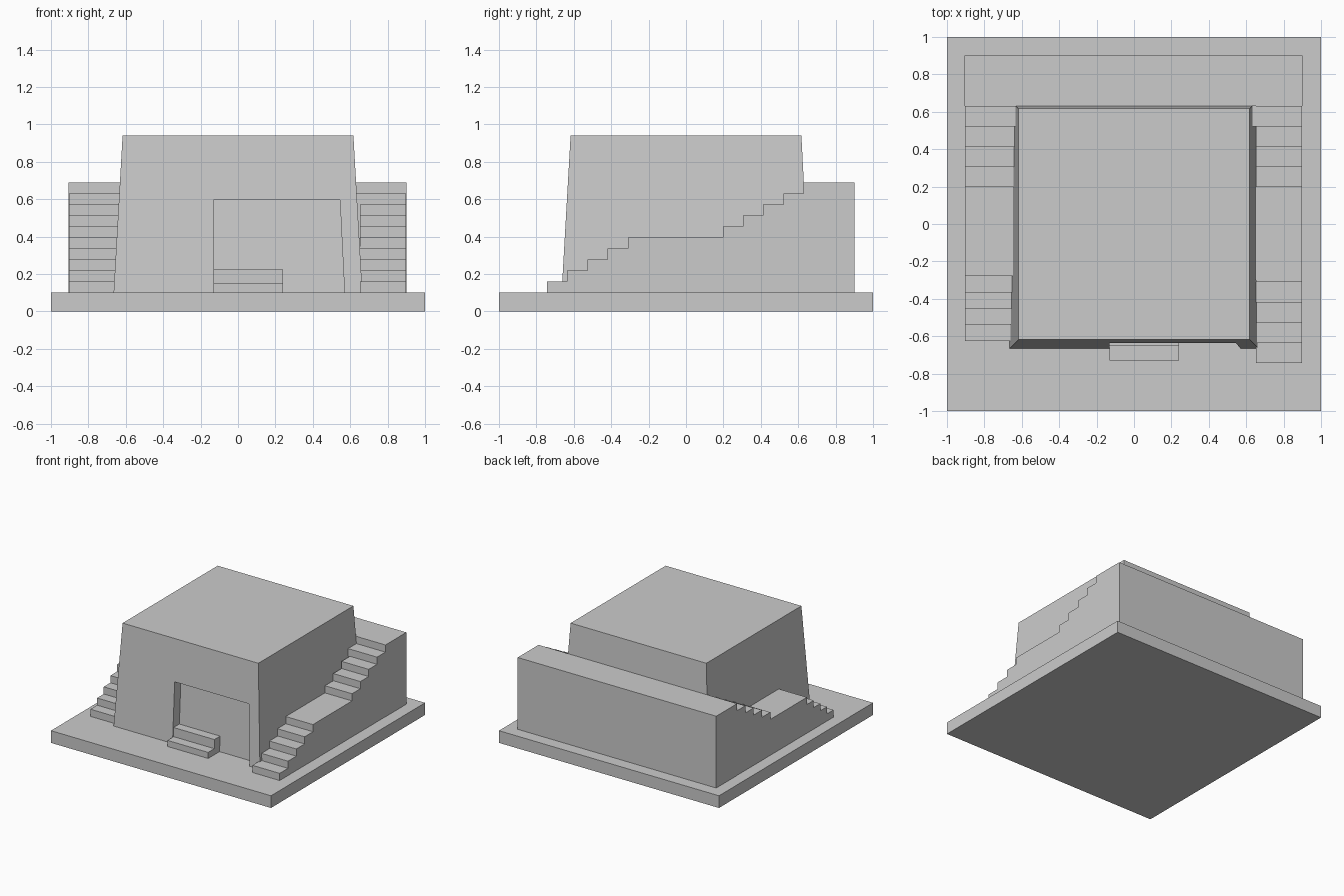
import bpy
import bmesh

cube = bpy.data.objects.get("Cube")
if cube:
    bpy.data.objects.remove(cube, do_unlink=True)

# Single plain grey for the whole building
grey = bpy.data.materials.new("plain_grey")
grey.use_nodes = True
colour = (0.6, 0.6, 0.6, 1)
grey.diffuse_color = colour
grey.node_tree.nodes["Principled BSDF"].inputs["Base Color"].default_value = colour


def loft(name, start, end):
    """Solid between two matching loops of points."""
    bm = bmesh.new()
    a = [bm.verts.new(p) for p in start]
    b = [bm.verts.new(p) for p in end]
    bm.faces.new(a)
    bm.faces.new(b)
    n = len(a)
    for i in range(n):
        j = (i + 1) % n
        bm.faces.new((a[i], a[j], b[j], b[i]))
    bmesh.ops.recalc_face_normals(bm, faces=bm.faces)
    mesh = bpy.data.meshes.new(name)
    bm.to_mesh(mesh)
    bm.free()
    mesh.materials.append(grey)
    obj = bpy.data.objects.new(name, mesh)
    bpy.context.collection.objects.link(obj)
    return obj


def rect(x0, x1, y0, y1, z):
    return [(x0, y0, z), (x1, y0, z), (x1, y1, z), (x0, y1, z)]


def box(name, x0, x1, y0, y1, z0, z1):
    return loft(name, rect(x0, x1, y0, y1, z0), rect(x0, x1, y0, y1, z1))


def prism_x(name, profile, x0, x1):
    """Extrude a (y, z) profile along x."""
    return loft(name, [(x0, y, z) for y, z in profile],
                [(x1, y, z) for y, z in profile])


GROUND = 0.1
WALL_TOP = 0.69
RISE = (WALL_TOP - GROUND) / 10

# Ground slab
box("base_slab", -1, 1, -1, 1, 0, GROUND)

# Tapered main block
body = loft("main_block", rect(-0.665, 0.665, -0.665, 0.66, GROUND),
            rect(-0.617, 0.617, -0.617, 0.617, 0.94))

# Doorway recess with a leaning right jamb and back wall
cutter = loft("doorway_cutter",
              rect(-0.13, 0.572, -0.9, -0.585, 0.05),
              rect(-0.13, 0.545, -0.9, -0.555, 0.595))
cut = body.modifiers.new("doorway", "BOOLEAN")
cut.operation = "DIFFERENCE"
cut.solver = "EXACT"
cut.object = cutter
bpy.context.view_layer.objects.active = body
bpy.ops.object.modifier_apply(modifier=cut.name)
bpy.data.objects.remove(cutter, do_unlink=True)

# Door steps
prism_x("door_steps", [(-0.73, GROUND), (-0.73, 0.15), (-0.65, 0.15),
                       (-0.65, 0.225), (-0.54, 0.225), (-0.54, GROUND)],
        -0.13, 0.24)

# Rear terrace
box("rear_terrace", -0.905, 0.9, 0.63, 0.9, GROUND, WALL_TOP)


def staircase(name, x0, x1, first, going):
    """Five steps up to a landing, then five more to the terrace."""
    risers = [first + going * i for i in range(5)]
    risers += [0.197 + 0.108 * i for i in range(5)]
    profile = [(first, GROUND)]
    z = GROUND
    for i, y in enumerate(risers):
        if i:
            profile.append((y, z))
        z += RISE
        profile.append((y, z))
    profile += [(0.7, z), (0.7, GROUND)]
    prism_x(name, profile, x0, x1)


# Side staircases
staircase("left_staircase", 0.652, 0.899, -0.743, 0.108)
staircase("right_staircase", -0.904, -0.6, -0.625, 0.0865)

# Fill between the left stairs and the leaning wall
box("left_wall_fill", 0.6, 0.66, -0.3, 0.65, GROUND, 0.39)
box("left_upper_fill", 0.6, 0.66, 0.52, 0.65, GROUND, 0.63)
